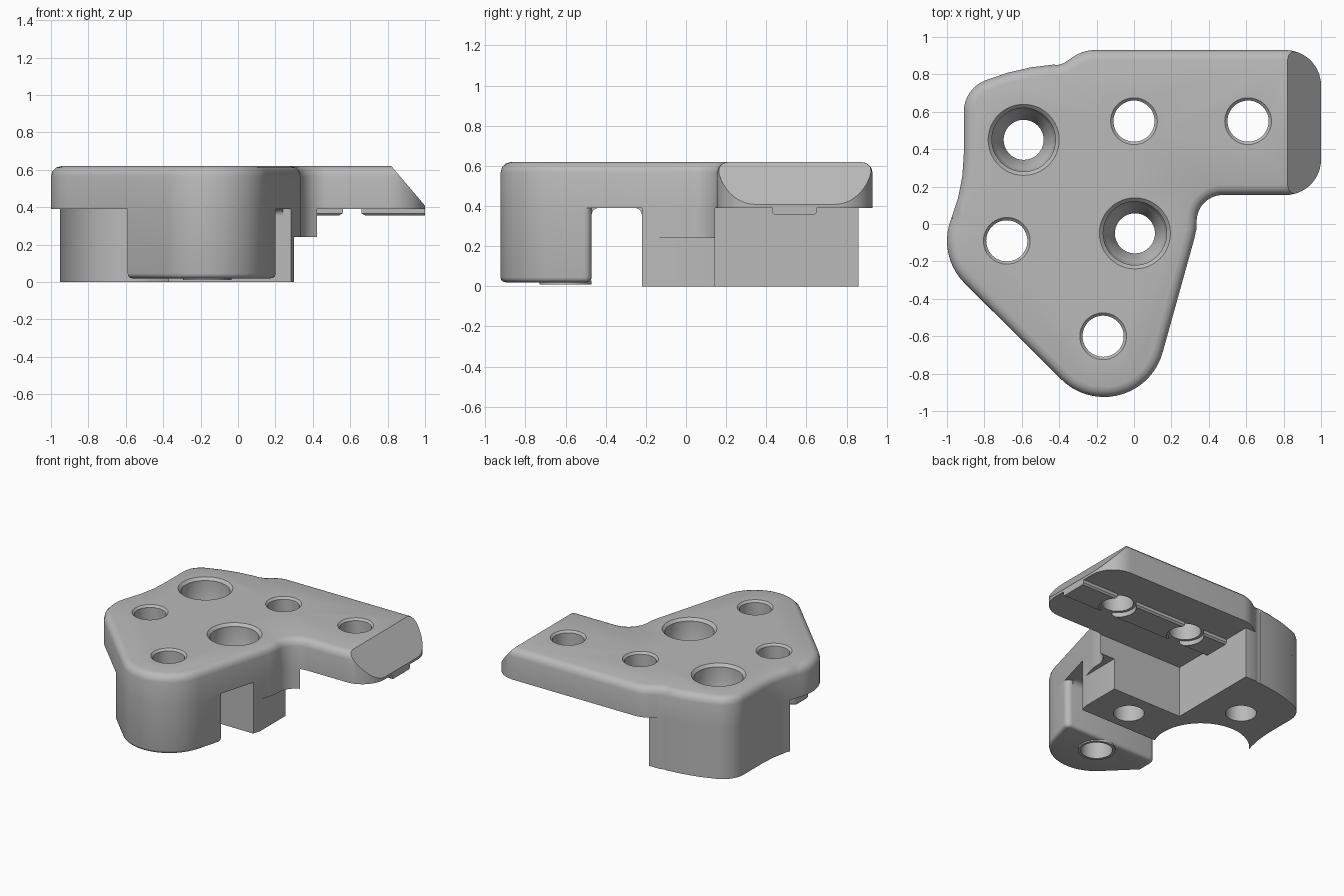
import bpy, bmesh
from math import sin, cos, pi, radians
from mathutils import Vector

default = bpy.data.objects.get("Cube")
if default:
    bpy.data.objects.remove(default, do_unlink=True)

grey = bpy.data.materials.new("plain grey")
grey.use_nodes = True
colour = (0.49, 0.49, 0.49, 1)
grey.diffuse_color = colour
grey.node_tree.nodes["Principled BSDF"].inputs["Base Color"].default_value = colour

UNDER, TOP = 0.39, 0.62


def arc(cx, cy, r, start, end):
    n = max(3, round(abs(end - start) / 7))
    angles = [radians(start + (end - start) * i / n) for i in range(n + 1)]
    return [(cx + r * cos(a), cy + r * sin(a)) for a in angles]


def outline():
    """Clockwise plan shape of the bracket."""
    return (arc(.81, .74, .19, 90, 0) + arc(.81, .345, .19, 0, -90)
            + arc(.475, .015, .14, 90, 180) + [(.333, -.03), (.322, -.08)]
            + arc(-.16, -.6, .325, -15, -135) + arc(-.68, -.09, .32, -135, -202)
            + arc(-1.83, .375, .92, -22, 0) + arc(-.73, .6, .18, 180, 112)
            + arc(-.34, -.364, 1.22, 112, 94) + arc(-.42, .95, .1, -90, -55)
            + arc(-.21, .73, .2, 125, 90))


def prism(points, z0, z1):
    bm = bmesh.new()
    face = bm.faces.new([bm.verts.new((x, y, z0)) for x, y in points])
    up = bmesh.ops.extrude_face_region(bm, geom=[face])["geom"]
    bmesh.ops.translate(bm, vec=(0, 0, z1 - z0),
                        verts=[v for v in up if isinstance(v, bmesh.types.BMVert)])
    bmesh.ops.remove_doubles(bm, verts=bm.verts, dist=0.0005)
    bmesh.ops.recalc_face_normals(bm, faces=bm.faces)
    return bm


def box(x0, x1, y0, y1, z0, z1):
    return prism([(x0, y0), (x1, y0), (x1, y1), (x0, y1)], z0, z1)


def disc(x, y, r, z0, z1):
    return prism(arc(x, y, r, 0, 360)[:-1], z0, z1)


def lathe(x, y, profile, n=48):
    """Closed turned solid from (radius, height) pairs."""
    bm = bmesh.new()
    rings = [[bm.verts.new((x + r * cos(2 * pi * i / n), y + r * sin(2 * pi * i / n), z))
              for i in range(n)] for r, z in profile]
    for a, b in zip(rings, rings[1:]):
        for i in range(n):
            j = (i + 1) % n
            bm.faces.new((a[i], a[j], b[j], b[i]))
    bm.faces.new(rings[0])
    bm.faces.new(rings[-1])
    bmesh.ops.recalc_face_normals(bm, faces=bm.faces)
    return bm


def slice_off(bm, point, normal):
    """Remove everything on the normal's side and close the cut."""
    bmesh.ops.bisect_plane(bm, geom=bm.verts[:] + bm.edges[:] + bm.faces[:],
                           plane_co=point, plane_no=Vector(normal).normalized(),
                           clear_outer=True)
    bmesh.ops.holes_fill(bm, edges=[e for e in bm.edges if e.is_boundary], sides=0)
    bmesh.ops.recalc_face_normals(bm, faces=bm.faces)


def round_rim(bm, z, size, segments):
    rim = [e for e in bm.edges if all(abs(v.co.z - z) < 1e-4 for v in e.verts)]
    bmesh.ops.bevel(bm, geom=rim, offset=size, segments=segments, profile=0.5,
                    affect='EDGES', clamp_overlap=False)


def add(name, bm):
    mesh = bpy.data.meshes.new(name)
    bm.to_mesh(mesh)
    bm.free()
    mesh.materials.append(grey)
    ob = bpy.data.objects.new(name, mesh)
    bpy.context.collection.objects.link(ob)
    return ob


def activate(ob):
    bpy.ops.object.select_all(action='DESELECT')
    ob.select_set(True)
    bpy.context.view_layer.objects.active = ob


def cut(ob, cutters):
    for bm in cutters:
        tool = add("cutter", bm)
        tool.hide_render = True
        activate(ob)
        mod = ob.modifiers.new("cut", 'BOOLEAN')
        mod.operation, mod.solver, mod.object = 'DIFFERENCE', 'EXACT', tool
        bpy.ops.object.modifier_apply(modifier=mod.name)
        bpy.data.objects.remove(tool, do_unlink=True)


# Hole cutters: plain bolt holes and wide countersunk ones
bolt_profile = [(.11, -.1), (.11, TOP - .015), (.135, TOP + .01)]
sunk_profile = [(.107, -.1), (.107, .3), (.17, .42), (.17, TOP - .02), (.2, TOP + .01)]
arm_holes = [(0, .55), (.61, .55)]
left_hole, leg_hole = (-.68, -.09), (-.165, -.6)
sunk_holes = [(-.59, .45), (.005, -.05)]


def bolt(p):
    return lathe(*p, bolt_profile)


def sunk(p):
    return lathe(*p, sunk_profile)


# Top plate with rounded upper rim and sloping end
bm = prism(outline(), UNDER, TOP)
round_rim(bm, TOP, .055, 3)
slice_off(bm, (.82, 0, TOP), (.2, 0, .17))
plate = add("top_plate", bm)
cut(plate, [bolt(p) for p in arm_holes + [left_hole, leg_hole]] + [sunk(p) for p in sunk_holes])

# Rear mounting block, following the plate edge
block = add("rear_block", prism(outline(), 0, UNDER))
cut(block, [box(-.29, 1.2, .145, 1.2, -.1, .5),
            box(-1.2, 1.2, -1.2, -.22, -.1, .5),
            box(-.7, 0, .86, 1.2, -.1, .5),
            box(.3, .6, -.5, .5, -.1, .24),
            disc(*left_hole, .335, -.1, .5)]
    + [sunk(p) for p in sunk_holes])

# Front leg with rounded corners and lower rim
bm = prism(outline(), .02, UNDER)
slice_off(bm, (0, -.47, 0), (0, 1, 0))
slice_off(bm, (-.59, 0, 0), (-1, 0, 0))
corners = [e for e in bm.edges if abs(e.verts[0].co.z - e.verts[1].co.z) > .1
           and all(v.co.y > -.475 for v in e.verts)]
bmesh.ops.bevel(bm, geom=corners, offset=.05, segments=4, profile=0.5, affect='EDGES')
round_rim(bm, .02, .025, 3)
leg = add("front_leg", bm)
cut(leg, [bolt(leg_hole)])

# Thin seat ring under the leg
ring = add("leg_seat_ring", disc(*leg_hole, .13, .01, .03))
cut(ring, [bolt(leg_hole)])

# Locating rail under the arm, interrupted at the bolt holes
bm = box(-.29, 1, .43, .65, .355, UNDER)
sides = [e for e in bm.edges if all(v.co.z < .36 for v in e.verts)
         and abs(e.verts[0].co.y - e.verts[1].co.y) < .01]
bmesh.ops.bevel(bm, geom=sides, offset=.012, segments=1, affect='EDGES')
rail = add("arm_rail", bm)
cut(rail, [disc(x, y, .13, .2, .5) for x, y in arm_holes])

# Concave fillets where the leg and block meet the plate
for name, y0, side, x0, x1 in (("leg_fillet", -.47, 1, -.54, .16),
                               ("block_fillet", -.22, -1, -.36, .24)):
    r = .035
    curve = arc(y0 + side * r, UNDER - r, r, 90, 90 + side * 90)
    bm = prism([(y0, UNDER)] + curve, x0, x1)
    for v in bm.verts:
        v.co = (v.co.z, v.co.x, v.co.y)
    bmesh.ops.recalc_face_normals(bm, faces=bm.faces)
    add(name, bm)

# Smooth the curved walls, keep hard edges
for ob in bpy.context.collection.objects:
    if ob.type == 'MESH' and grey.name in ob.data.materials:
        activate(ob)
        bpy.ops.object.shade_smooth_by_angle(angle=radians(32))
